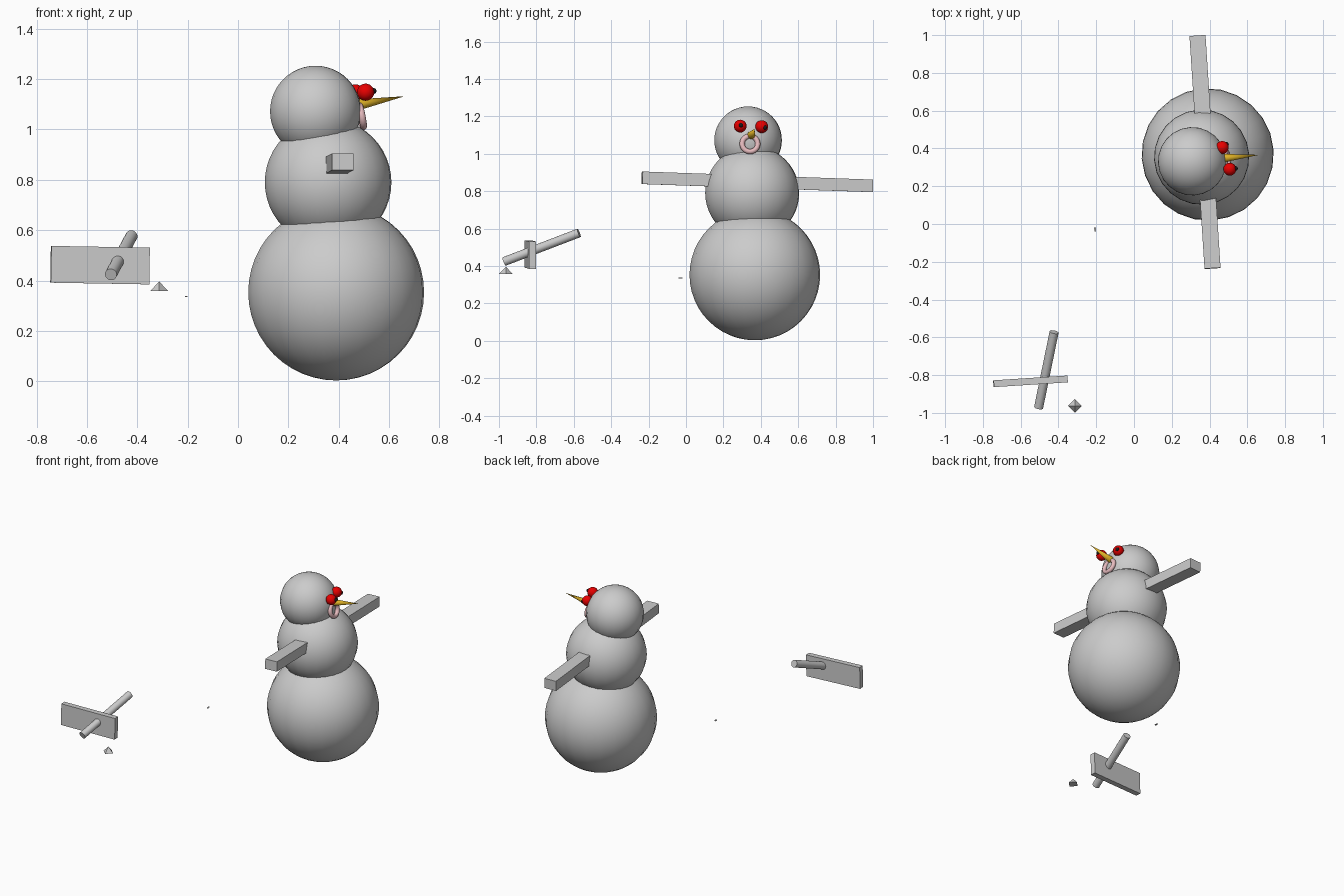
import bpy, math
from mathutils import Vector

if "Cube" in bpy.data.objects:
    bpy.data.objects.remove(bpy.data.objects["Cube"])

YAW = math.radians(3.7)   # the whole figure is turned slightly


def paint(ob, name, rgb):
    mat = bpy.data.materials.get(name) or bpy.data.materials.new(name)
    mat.diffuse_color = (*rgb, 1)
    mat.use_nodes = True
    mat.node_tree.nodes["Principled BSDF"].inputs["Base Color"].default_value = mat.diffuse_color
    ob.data.materials.append(mat)


def finish(name, color=None, smooth=True):
    ob = bpy.context.object
    ob.name = name
    if smooth:
        bpy.ops.object.shade_smooth_by_angle(angle=math.radians(40))
    if color:
        paint(ob, *color)
    return ob


def ball(name, loc, r, color=None, seg=24):
    bpy.ops.mesh.primitive_uv_sphere_add(segments=seg, ring_count=seg, radius=r, location=loc)
    bpy.context.object.rotation_euler.z = YAW
    return finish(name, color)


def box(name, loc, size, rot=(0, 0, 0)):
    bpy.ops.mesh.primitive_cube_add(size=1, location=loc, rotation=rot)
    bpy.context.object.scale = size
    bpy.ops.object.transform_apply(location=False, rotation=False, scale=True)
    return finish(name, smooth=False)


def rod(name, a, b, r1, r2, color=None, sides=20):
    # cylinder or cone running from point a to point b
    a, b = Vector(a), Vector(b)
    d = b - a
    bpy.ops.mesh.primitive_cone_add(vertices=sides, radius1=r1, radius2=r2, depth=d.length,
                                    location=(a + b) / 2,
                                    rotation=d.to_track_quat('Z', 'Y').to_euler())
    return finish(name, color)


RED = ("eye_red", (0.8, 0.0, 0.0))
BLACK = ("pupil_black", (0.01, 0.01, 0.01))
ORANGE = ("nose_orange", (0.75, 0.45, 0.02))
PINK = ("mouth_pink", (0.8, 0.5, 0.52))

# Three stacked body balls
ball("body_bottom", (0.39, 0.368, 0.353), 0.35)
ball("body_middle", (0.358, 0.354, 0.79), 0.252)
ball("head", (0.308, 0.332, 1.072), 0.181)

# Arms: one beam running through the middle ball
box("arms", (0.376, 0.381, 0.85), (0.085, 1.235, 0.067), (math.radians(-2.0), 0, YAW))

# Eyes and pupils
ball("eye_right", (0.507, 0.29, 1.148), 0.034, RED)
ball("eye_left", (0.467, 0.405, 1.145), 0.034, RED)
ball("pupil_right", (0.538, 0.294, 1.153), 0.012, BLACK, 16)
ball("pupil_left", (0.49, 0.422, 1.14), 0.012, BLACK, 16)

# Nose
rod("nose", (0.47, 0.348, 1.097), (0.662, 0.366, 1.132), 0.023, 0.0, ORANGE)

# Mouth ring
bpy.ops.mesh.primitive_torus_add(major_segments=24, minor_segments=16, major_radius=0.042,
                                 minor_radius=0.014, location=(0.49, 0.342, 1.053),
                                 rotation=Vector((1, 0.06, 0.2)).to_track_quat('Z', 'Y').to_euler())
finish("mouth", PINK)

# Board with a round stick through it
box("board", (-0.548, -0.833, 0.461), (0.392, 0.036, 0.146), (0, math.radians(1), YAW))
rod("stick", (-0.505, -0.972, 0.424), (-0.423, -0.572, 0.577), 0.024, 0.024)

# Small four-sided pyramid
bpy.ops.mesh.primitive_cone_add(vertices=4, radius1=0.036, radius2=0, depth=0.038,
                                location=(-0.313, -0.963, 0.377))
finish("pyramid", smooth=False)

# Tiny loose chip
box("chip", (-0.206, -0.029, 0.336), (0.009, 0.02, 0.004), (0, 0, YAW))
